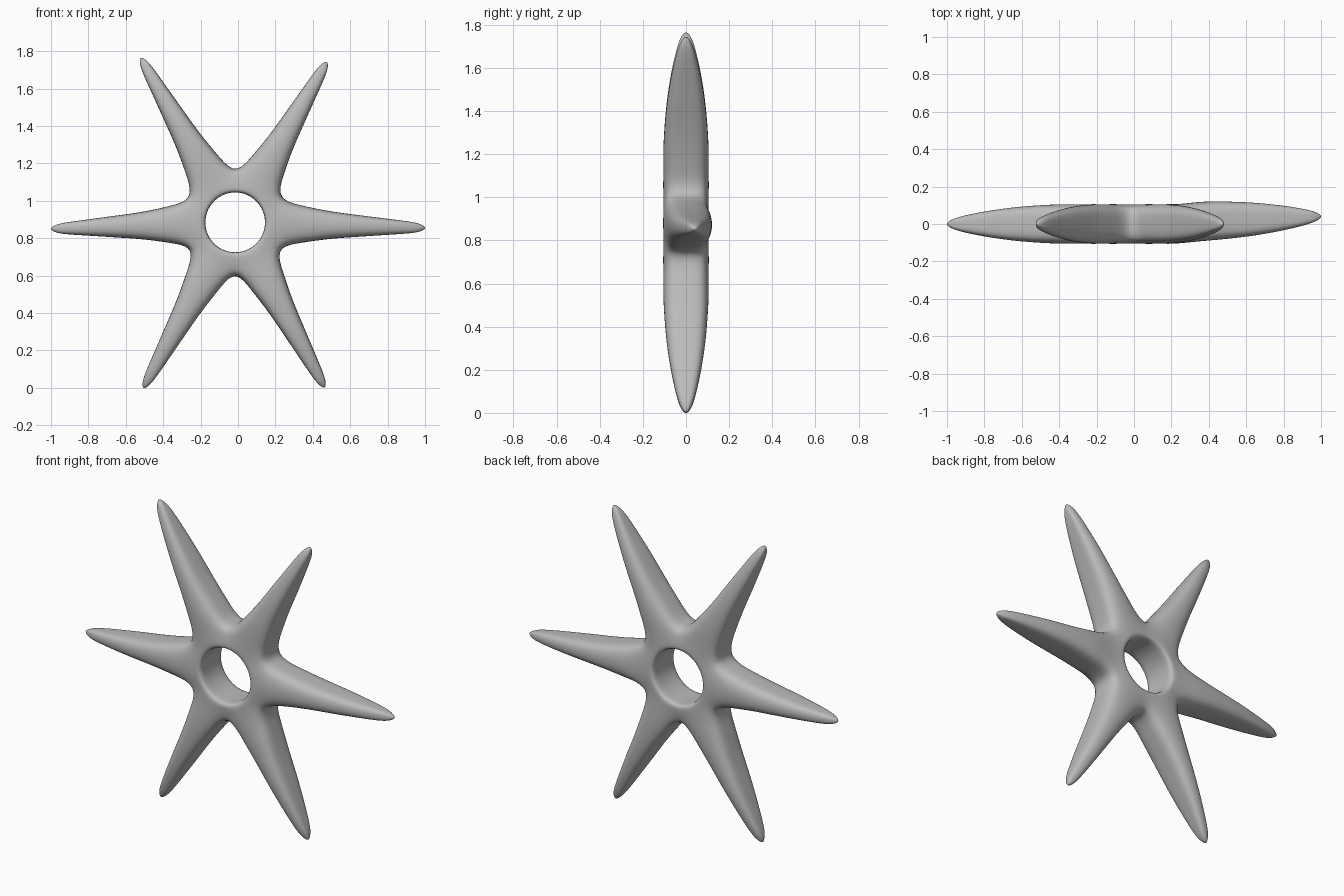
import bpy, bmesh, math
from mathutils import Vector

cube = bpy.data.objects.get("Cube")
if cube:
    bpy.data.objects.remove(cube, do_unlink=True)

stone = bpy.data.materials.new("plain_grey")
stone.use_nodes = True
grey = (0.5, 0.5, 0.5, 1)
stone.diffuse_color = grey
bsdf = stone.node_tree.nodes["Principled BSDF"]
bsdf.inputs["Base Color"].default_value = grey
bsdf.inputs["Roughness"].default_value = 0.7

CENTRE = Vector((-0.015, 0, 0.885))
HOLE, VALLEY, THICK = 0.167, 0.25, 0.107
CORNER = 0.86      # softens the section corners

# Arm tips, counter-clockwise from the left arm
tips = [Vector(p) for p in ((1.0, 0.04, 0.855), (0.475, 0, 1.742), (-0.52, 0, 1.763),
                            (-1.0, 0, 0.85), (-0.505, 0, 0.0), (0.463, 0, 0.003))]
# Arm stations: fraction of length, half width, half thickness
stations = [(0.36, 0.097, 0.108), (0.5, 0.072, 0.102), (0.65, 0.058, 0.090),
            (0.8, 0.043, 0.068), (0.92, 0.032, 0.043), (0.978, 0.021, 0.024)]
# Eight-point section, as side and depth signs
SECTION = [(1, -1), (0, -1), (-1, -1), (-1, 0), (-1, 1), (0, 1), (1, 1), (1, 0)]

bm = bmesh.new()


def polar(angle, radius, y):
    return bm.verts.new(CENTRE + Vector((radius * math.cos(angle), y, radius * math.sin(angle))))


def column(angle, radius, depth):
    """Front, middle and back points at one place on the hub."""
    return {s: polar(angle, radius, s * depth) for s in (-1, 0, 1)}


angles = [math.atan2((t - CENTRE).z, (t - CENTRE).x) % math.tau for t in tips]
angles = [a - math.tau if i == 0 and a > math.pi else a for i, a in enumerate(angles)]
count = len(tips)
splits = [(a + (angles[i - 1] - (math.tau if i == 0 else 0))) / 2 for i, a in enumerate(angles)]

# Hub points: hole wall, and the valleys between arms
hole_split = [column(a, HOLE, THICK) for a in splits]
hole_mid = [column(a, HOLE, THICK) for a in angles]
valleys = [column(a, VALLEY, THICK * CORNER) for a in splits]

for k, tip in enumerate(tips):
    n = (k + 1) % count
    root = {s: polar(angles[k], 0.28, s * THICK * 1.03) for s in (-1, 1)}
    # Front and back of the hub, and the wall of the hole
    for s in (-1, 1):
        bm.faces.new((hole_split[k][s], hole_mid[k][s], root[s], valleys[k][s]))
        bm.faces.new((hole_mid[k][s], hole_split[n][s], valleys[n][s], root[s]))
        for a, b in ((hole_split[k], hole_mid[k]), (hole_mid[k], hole_split[n])):
            bm.faces.new((a[0], b[0], b[s], a[s]))
    # Arm lofted from the hub to its tip
    axis = tip - CENTRE
    side = Vector((-axis.z, 0, axis.x)).normalized()
    loop = [root[d] if v == 0 else (valleys[n] if v > 0 else valleys[k])[d] for v, d in SECTION]
    for f, w, t in stations:
        ring = []
        for v, d in SECTION:
            depth = d * t * (CORNER if v else 1.05)
            ring.append(bm.verts.new(CENTRE + axis * f + side * (v * w) + Vector((0, depth, 0))))
        for i in range(8):
            j = (i + 1) % 8
            bm.faces.new((loop[i], loop[j], ring[j], ring[i]))
        loop = ring
    # Rounded cap
    end = bm.verts.new(CENTRE + axis * 1.027)
    for i in (1, 3, 5, 7):
        bm.faces.new((loop[i], loop[(i + 1) % 8], loop[(i + 2) % 8], end))

# Tighten the rims of the hole
crease = bm.edges.layers.float.new("crease_edge")
rim = {c[s] for c in hole_split + hole_mid for s in (-1, 1)}
for e in bm.edges:
    if e.verts[0] in rim and e.verts[1] in rim:
        e[crease] = 0.35

bmesh.ops.recalc_face_normals(bm, faces=bm.faces)
for f in bm.faces:
    f.smooth = True
mesh = bpy.data.meshes.new("six_armed_ring")
bm.to_mesh(mesh)
bm.free()
mesh.materials.append(stone)
body = bpy.data.objects.new("six_armed_ring", mesh)
bpy.context.collection.objects.link(body)
smooth = body.modifiers.new("smooth_surface", "SUBSURF")
smooth.levels = smooth.render_levels = 3
